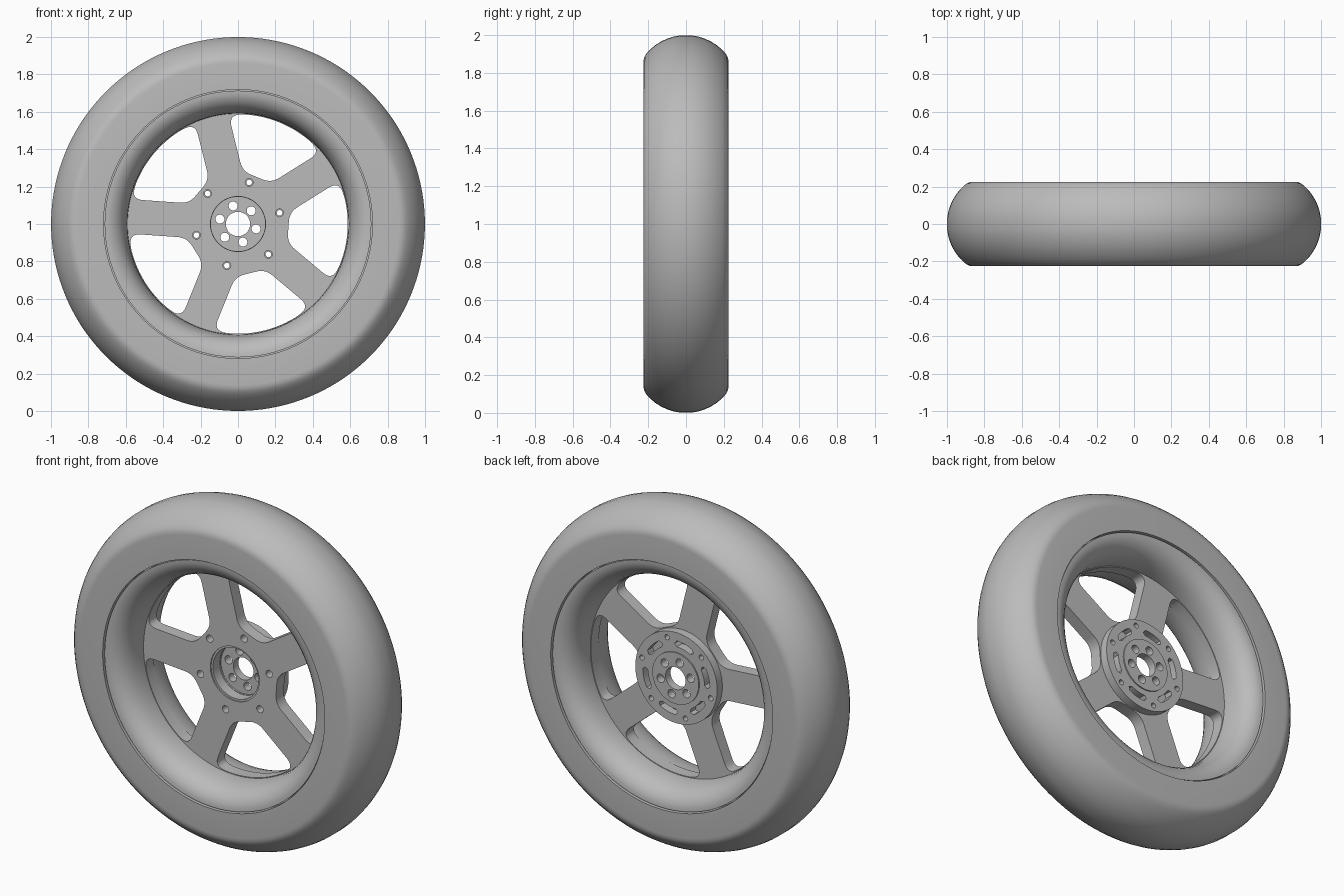
import bpy
import bmesh
from math import cos, sin, pi, radians, sqrt
from mathutils import Vector, Matrix

cube = bpy.data.objects.get("Cube")
if cube:
    bpy.data.objects.remove(cube, do_unlink=True)

CENTER = Vector((0, 0, 1))
GREY = (0.5, 0.5, 0.5, 1)
mat = bpy.data.materials.new("plain_grey")
mat.use_nodes = True
mat.diffuse_color = GREY
mat.node_tree.nodes["Principled BSDF"].inputs["Base Color"].default_value = GREY


def add_object(name, mesh, angle):
    mesh.materials.clear()
    mesh.materials.append(mat)
    obj = bpy.data.objects.new(name, mesh)
    bpy.context.collection.objects.link(obj)
    bpy.ops.object.select_all(action='DESELECT')
    obj.select_set(True)
    bpy.context.view_layer.objects.active = obj
    bpy.ops.object.shade_smooth_by_angle(angle=radians(angle))
    return obj


def lathe(name, half, steps=144):
    """Spin a (radius, y) half profile, mirrored in y, around the axle."""
    profile = half + [(r, -y) for r, y in reversed(half)]
    bm = bmesh.new()
    verts = [bm.verts.new((r, y, 0)) for r, y in profile]
    edges = [bm.edges.new((v, verts[i - 1])) for i, v in enumerate(verts)]
    bmesh.ops.spin(bm, geom=verts + edges, cent=(0, 0, 0), axis=(0, 1, 0),
                   angle=2 * pi, steps=steps, use_duplicate=False)
    bmesh.ops.remove_doubles(bm, verts=bm.verts, dist=1e-4)
    bmesh.ops.recalc_face_normals(bm, faces=bm.faces)
    bmesh.ops.translate(bm, verts=bm.verts, vec=CENTER)
    mesh = bpy.data.meshes.new(name)
    bm.to_mesh(mesh)
    bm.free()
    return add_object(name, mesh, 35)


def polar(r, deg):
    return Vector((r * cos(radians(deg)), r * sin(radians(deg))))


def circle(r, center=(0, 0), n=96):
    return [Vector(center) + polar(r, 360 * i / n) for i in range(n)]


def hole_ring(r, ring_r, start, n=6):
    return [circle(r, polar(ring_r, start + 360 * i / n), 24) for i in range(n)]


def turned(points, deg):
    rot = Matrix.Rotation(radians(deg), 2)
    return [rot @ p for p in points]


def rounded(corners):
    """Round each (point, cut length) corner of a polygon."""
    out = []
    for i, (p, cut) in enumerate(corners):
        if not cut:
            out.append(p)
            continue
        a = p + (corners[i - 1][0] - p).normalized() * cut
        b = p + (corners[(i + 1) % len(corners)][0] - p).normalized() * cut
        for k in range(9):
            t = k / 8
            out.append(a * (1 - t) ** 2 + p * 2 * t * (1 - t) + b * t * t)
    return out


def plate(name, y0, y1, outlines):
    """Flat plate from an outer outline and hole outlines, facing the front."""
    curve = bpy.data.curves.new(name, 'CURVE')
    curve.dimensions = '2D'
    curve.fill_mode = 'BOTH'
    curve.extrude = (y1 - y0) / 2
    for points in outlines:
        spline = curve.splines.new('POLY')
        spline.points.add(len(points) - 1)
        for sp, p in zip(spline.points, points):
            sp.co = (p.x, p.y, 0, 1)
        spline.use_cyclic_u = True
    temp = bpy.data.objects.new(name + "_outline", curve)
    bpy.context.collection.objects.link(temp)
    graph = bpy.context.evaluated_depsgraph_get()
    mesh = bpy.data.meshes.new_from_object(temp.evaluated_get(graph))
    bpy.data.objects.remove(temp, do_unlink=True)
    mesh.transform(Matrix.Translation(CENTER + Vector((0, (y0 + y1) / 2, 0)))
                   @ Matrix.Rotation(pi / 2, 4, 'X'))
    bm = bmesh.new()
    bm.from_mesh(mesh)
    bmesh.ops.remove_doubles(bm, verts=bm.verts, dist=1e-5)
    bmesh.ops.recalc_face_normals(bm, faces=bm.faces)
    bm.to_mesh(mesh)
    bm.free()
    mesh.name = name
    return add_object(name, mesh, 30)


# Tyre: flat sidewalls, softened shoulder and a round tread
tread = [(0.725 + sqrt(0.275 ** 2 - y * y), y)
         for y in (0.205, 0.185, 0.16, 0.13, 0.1, 0.065, 0.03)]
lathe("tyre", [(0.718, 0.17), (0.718, 0.225), (0.86, 0.225), (0.878, 0.223),
               (0.893, 0.216)] + tread)

# Rim: rolled lips falling into a straight barrel
lathe("rim", [(0.735, 0.18), (0.712, 0.18), (0.712, 0.215), (0.692, 0.214),
              (0.67, 0.207), (0.648, 0.194), (0.628, 0.175), (0.612, 0.15),
              (0.6, 0.118), (0.593, 0.08), (0.59, 0.045)])

# One window between two spokes, lying along +x
half_spoke, rim_r, inner = 0.092, 0.586, 0.27
c, s = cos(pi / 5), sin(pi / 5)
near = (inner - half_spoke * s) / c
far = sqrt(rim_r ** 2 - half_spoke ** 2)
low, high = [Vector((d * c + half_spoke * s, d * s - half_spoke * c))
             for d in (near, far)]
flip = Vector((1, -1))
arc = [(polar(rim_r, a), 0) for a in range(-18, 19, 3)]
window = rounded([(low * flip, 0.05), (high * flip, 0.065)] + arc
                 + [(high, 0.065), (low, 0.05)])

# Five spokes, with hub opening and bolt holes
plate("spokes", -0.03, 0.042,
      [circle(0.64), circle(0.158)] + hole_ring(0.021, 0.23, 15)
      + [turned(window, -4 + 72 * i) for i in range(5)])

# Bearing sleeve inside the hub opening
plate("hub_sleeve", -0.022, 0.06, [circle(0.159), circle(0.147)])

# Rear carrier disc with bolt holes and curved slots
slot = ([polar(0.217, a) for a in range(-14, 15, 2)]
        + [polar(0.2, 18)]
        + [polar(0.183, a) for a in range(14, -15, -2)]
        + [polar(0.2, -18)])
plate("carrier_disc", 0.04, 0.09,
      [circle(0.265), circle(0.145)] + hole_ring(0.015, 0.23, 15)
      + [turned(slot, 45 + 60 * i) for i in range(6)])

# Hub floor with axle bore and ring of holes
plate("hub_floor", 0.05, 0.097,
      [circle(0.15), circle(0.065, n=48)] + hole_ring(0.024, 0.1, 45))
